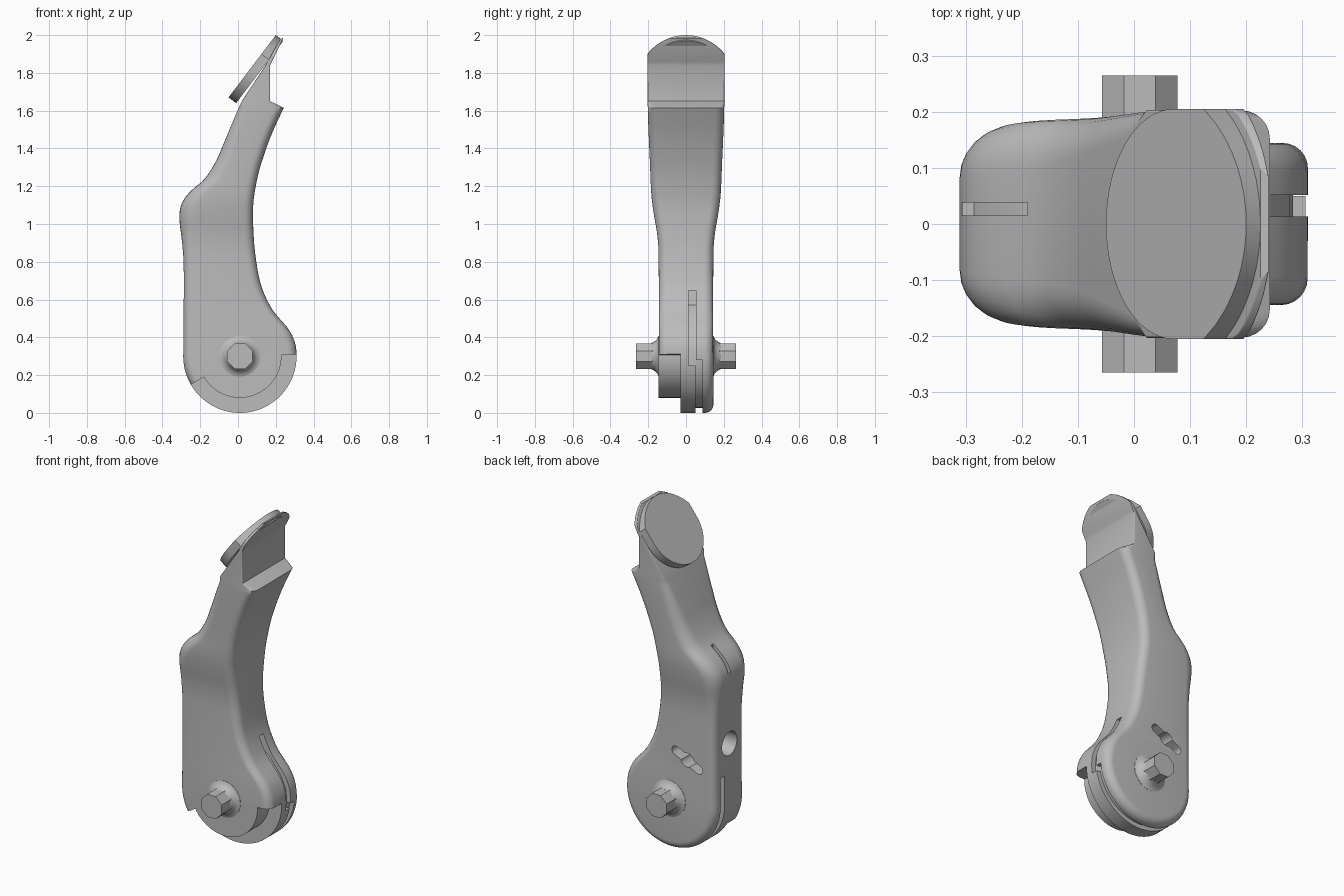
import bpy, bmesh, math
from mathutils import Vector

if "Cube" in bpy.data.objects:
    bpy.data.objects.remove(bpy.data.objects["Cube"])

grey = bpy.data.materials.new("plain_grey")
grey.use_nodes = True
COLOUR = (0.5, 0.5, 0.5, 1)
grey.diffuse_color = COLOUR
grey.node_tree.nodes["Principled BSDF"].inputs["Base Color"].default_value = COLOUR

CX, CZ, R = 0.01, 0.30, 0.30    # pivot centre and hub radius


def make(name, bm):
    bmesh.ops.recalc_face_normals(bm, faces=bm.faces)
    mesh = bpy.data.meshes.new(name)
    bm.to_mesh(mesh)
    bm.free()
    mesh.materials.append(grey)
    ob = bpy.data.objects.new(name, mesh)
    bpy.context.scene.collection.objects.link(ob)
    return ob


def skin(name, rings, caps=True):
    """Join equal closed rings of points into a solid."""
    bm = bmesh.new()
    rows = [[bm.verts.new(p) for p in ring] for ring in rings]
    n = len(rows[0])
    for a, b in zip(rows, rows[1:]):
        for i in range(n):
            j = (i + 1) % n
            bm.faces.new((a[i], a[j], b[j], b[i]))
    for row in (rows[0], rows[-1]):
        if caps:
            bm.faces.new(row)
        else:   # ladder of quads between the two halves of the ring
            for i in range(n // 2 - 1):
                bm.faces.new((row[i], row[i + 1], row[n - 2 - i], row[n - 1 - i]))
    return make(name, bm)


def prism(name, pts, y0, y1):
    return skin(name, [[(x, y, z) for x, z in pts] for y in (y0, y1)])


def arc(radius, a0, a1, n, cx=CX, cz=CZ):
    out = []
    for i in range(n + 1):
        a = math.radians(a0 + (a1 - a0) * i / n)
        out.append((cx + radius * math.cos(a), cz + radius * math.sin(a)))
    return out


def sector(r0, r1, a0, a1, n=32):
    return arc(r0, a0, a1, n) + arc(r1, a1, a0, n)


def smooth_at(pts, z):
    """Cubic curve through (z, value) points."""
    def slope(i):
        a, b = pts[max(i - 1, 0)], pts[min(i + 1, len(pts) - 1)]
        return (b[1] - a[1]) / (b[0] - a[0])
    z = min(max(z, pts[0][0]), pts[-1][0])
    i = max(k for k in range(len(pts) - 1) if pts[k][0] <= z)
    h = pts[i + 1][0] - pts[i][0]
    t = (z - pts[i][0]) / h
    return ((2*t**3 - 3*t**2 + 1) * pts[i][1] + (t**3 - 2*t**2 + t) * h * slope(i)
            + (3*t**2 - 2*t**3) * pts[i + 1][1] + (t**3 - t**2) * h * slope(i + 1))


def select(ob):
    bpy.ops.object.select_all(action='DESELECT')
    ob.select_set(True)
    bpy.context.view_layer.objects.active = ob


def shade(ob):
    select(ob)
    bpy.ops.object.shade_smooth_by_angle(angle=math.radians(32))


# Lever outline: back edge, front edge and half width against height
BACK = [(.30, -.29), (.5, -.288), (.7, -.287), (.82, -.289), (.92, -.298), (1.02, -.31),
        (1.08, -.307), (1.13, -.287), (1.18, -.245), (1.235, -.18), (1.335, -.116),
        (1.45, -.066), (1.56, -.02), (1.65, .02)]
FRONT = [(.30, .31), (.36, .305), (.44, .27), (.535, .19), (.61, .148), (.69, .118),
         (.8, .097), (.92, .084), (1.09, .08), (1.2, .094), (1.31, .12), (1.47, .176),
         (1.615, .242)]
WIDTH = [(0, .145), (.84, .145), (.95, .153), (1.05, .17), (1.15, .183), (1.3, .19),
         (1.6, .202), (1.9, .205)]
BACK_ROUND = [(.3, .045), (.85, .05), (1.08, .09), (1.3, .08), (1.6, .04), (1.66, .01)]


def half_width(z):
    if z > 1.9:
        return math.sqrt(max(.26 ** 2 - (z - 1.74) ** 2, .0004))
    return smooth_at(WIDTH, z)


# Each chain entry is (x, z, rounding radius)
back, front = [], []
for (bx, bz), (fx, fz) in zip(arc(R, -91, -179, 22), arc(R, -89, -1, 22)):
    back.append((bx, bz, .045))
    front.append((fx, fz, .045))
STEPS = 50
for i in range(1, STEPS + 1):
    z = CZ + (1.615 - CZ) * i / STEPS
    back.append((smooth_at(BACK, z), z, smooth_at(BACK_ROUND, z)))
    front.append((smooth_at(FRONT, z), z, .05))
# Ledge and neck, then the tip trimmed to an arc by its width
back += [(.02, 1.65, .005), (.145, 1.84, .005)]
front += [(.17, 1.65, .005), (.17, 1.84, .005)]
for i in range(1, 9):
    t = i / 8
    back.append((.145 + .08 * t, 1.84 + .14 * t, .003))
    front.append((.17 + .07 * t, 1.84 + .145 * t, .003))

rings = []
K = 6
for side in (-1, 1):
    for k in (range(K, -1, -1) if side < 0 else range(K + 1)):
        a = math.pi / 2 * k / K
        ring = []
        for chain, sign in ((back, 1), (front[::-1], -1)):
            for x, z, r in chain:
                inset = r * (1 - math.cos(a))
                y = side * (half_width(z) - r * (1 - math.sin(a)))
                if z < CZ:
                    d = Vector((CX - x, CZ - z)).normalized() * inset
                    ring.append((x + d.x, y, z + d.y))
                else:
                    ring.append((x + sign * inset, y, z))
        rings.append(ring)
lever = skin("lever_body", rings, caps=False)

# Cutters: stepped hub, cable groove, slots and holes
SX, SZ, SA = -.109, .558, 27
ends = [(SX + s * .085 * math.cos(math.radians(SA)),
         SZ + s * .085 * math.sin(math.radians(SA))) for s in (1, -1)]
capsule = (arc(.026, SA - 90, SA + 90, 10, *ends[0])
           + arc(.026, SA + 90, SA + 270, 10, *ends[1]))
cutters = [
    prism("hub_step_cutter", sector(.22, .45, -150, 2), -.4, -.03),
    prism("groove_cutter", sector(.274, .45, -180, -4), .05, .088),
    prism("back_groove_cutter", [(-.4, .29), (-.264, .29), (-.264, .475), (-.4, .475)],
          .0502, .0878),
    prism("front_groove_cutter", [(.282, .25), (.283, .32), (.278, .36), (.245, .43),
          (.165, .53), (.11, .57), (.1, .648), (.45, .648), (.45, .25)], .013, .052),
    prism("hump_slot_cutter", [(-.4, 1.08), (-.285, 1.08), (-.235, 1.16), (-.19, 1.19),
          (-.19, 1.4), (-.4, 1.4)], .015, .038),
    prism("side_slot_cutter", capsule, .06, .3),
    prism("side_hole_cutter", arc(.042, 0, 345, 23, SX, SZ), .03, .31),
    skin("back_hole_cutter", [[(x, y, z) for y, z in arc(.07, 0, 350, 35, 0, .65)]
                              for x in (-.5, -.12)]),
]
for cutter in cutters:
    cutter.hide_render = True
    mod = lever.modifiers.new(cutter.name, 'BOOLEAN')
    mod.operation = 'DIFFERENCE'
    mod.solver = 'EXACT'
    mod.object = cutter
    select(lever)
    bpy.ops.object.modifier_apply(modifier=mod.name)
    bpy.data.objects.remove(cutter)
shade(lever)

# Thumb pad: rounded plate lying on the sloping back of the tip
low, high = Vector((-.05, 0, 1.67)), Vector((.2, 0, 2.0))
along = (high - low).normalized()
inward = Vector((along.z, 0, -along.x))
length = (high - low).length
outline = [(.205 * math.sin(a), .2 - .2 * math.cos(a))
           for a in (math.radians(-90 + 180 * i / 32) for i in range(33))]
for i in range(17):
    y = .205 * (1 - 2 * i / 16)
    outline.append((y, length - (.26 - math.sqrt(.26 ** 2 - y * y)) * length / .33))
pad = skin("thumb_pad", [[low + along * s + inward * depth + Vector((0, y, 0))
                          for y, s in outline] for depth in (0, .05)])
shade(pad)


# Pivot pins with flared collars on both sides
def lathe(name, profile, n, phase):
    return skin(name, [[(x, y, z) for x, z in arc(r, phase, phase + 360 - 360 / n, n - 1)]
                       for y, r in profile])


for side, label in ((-1, "front"), (1, "rear")):
    lathe(label + "_pin", [(side * .1, .073), (side * .265, .073)], 8, 22.5)
    collar = lathe(label + "_collar", [(side * y, r) for y, r in (
        (.13, .108), (.146, .108), (.151, .094), (.16, .083), (.172, .075), (.185, .068))], 32, 0)
    shade(collar)
